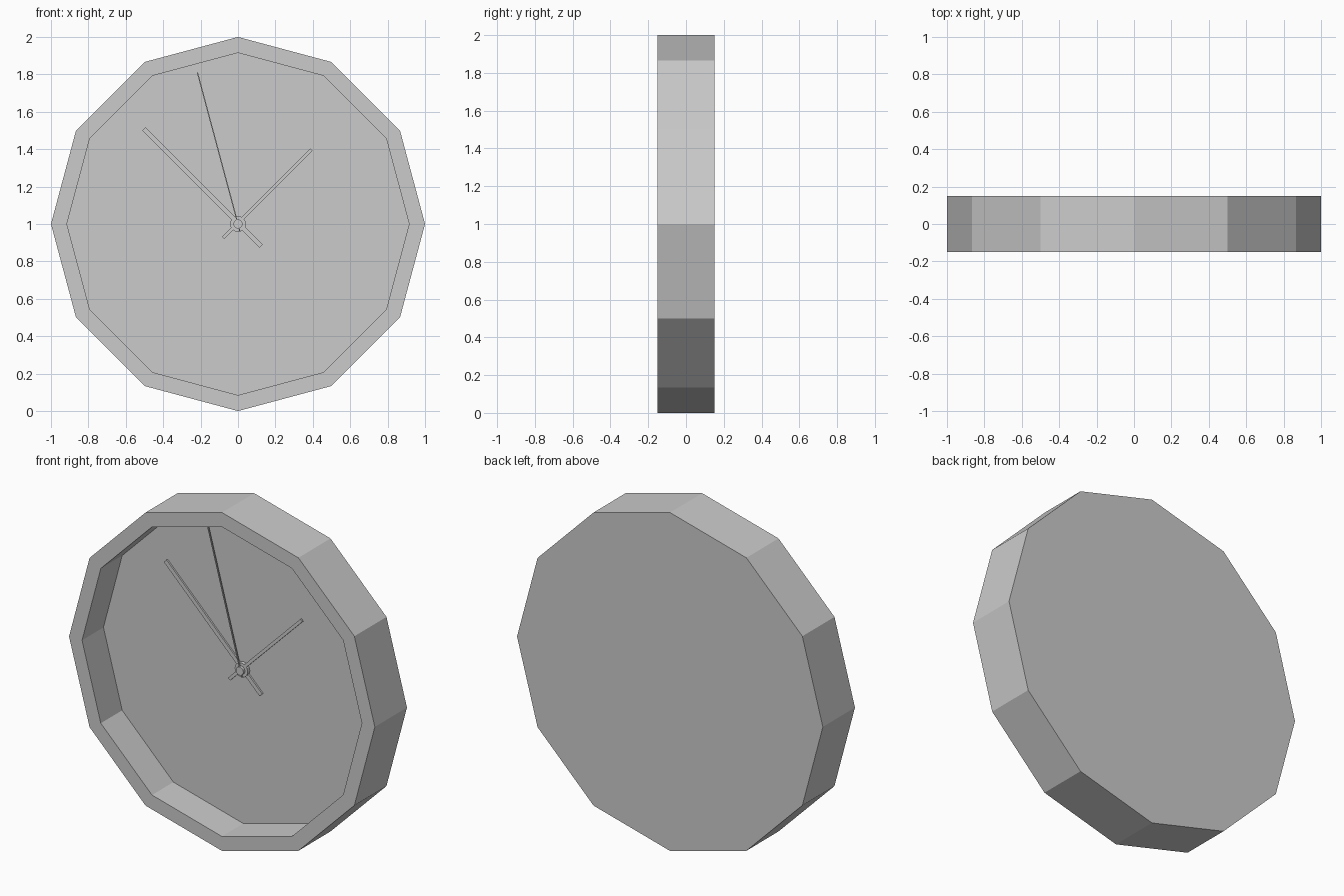
import bpy
import bmesh
from math import cos, sin, pi, atan2, hypot
from mathutils import Matrix, Vector

cube = bpy.data.objects.get("Cube")
if cube:
    bpy.data.objects.remove(cube)

grey = bpy.data.materials.new("light grey")
grey.use_nodes = True
GREY = (0.6, 0.6, 0.6, 1)
grey.diffuse_color = GREY
grey.node_tree.nodes["Principled BSDF"].inputs["Base Color"].default_value = GREY

CENTRE_Z = 1.0
FLOOR_Y = 0.05


def finish(name, bm):
    bmesh.ops.recalc_face_normals(bm, faces=bm.faces)
    mesh = bpy.data.meshes.new(name)
    bm.to_mesh(mesh)
    bm.free()
    mesh.materials.append(grey)
    obj = bpy.data.objects.new(name, mesh)
    bpy.context.collection.objects.link(obj)
    return obj


def turned(name, profile, sides):
    """Sweep (radius, y) points around the clock axis and cap both ends."""
    bm = bmesh.new()
    rings = []
    for r, y in profile:
        angles = [2 * pi * i / sides for i in range(sides)]
        rings.append([bm.verts.new((r * cos(a), y, CENTRE_Z + r * sin(a))) for a in angles])
    for low, high in zip(rings, rings[1:]):
        for i in range(sides):
            j = (i + 1) % sides
            bm.faces.new((low[i], low[j], high[j], high[i]))
    bm.faces.new(rings[0])
    bm.faces.new(rings[-1])
    return finish(name, bm)


def hand(name, tail, tip, width, front, back):
    """Straight bar between two (x, z) points on the dial."""
    dx, dz = tip[0] - tail[0], tip[1] - tail[1]
    middle = Vector(((tip[0] + tail[0]) / 2, (front + back) / 2, (tip[1] + tail[1]) / 2))
    size = Matrix.Diagonal((hypot(dx, dz), back - front, width, 1))
    turn = Matrix.Rotation(-atan2(dz, dx), 4, 'Y')
    bm = bmesh.new()
    bmesh.ops.create_cube(bm, size=1, matrix=Matrix.Translation(middle) @ turn @ size)
    return finish(name, bm)


# Twelve-sided case with a recessed dial
turned("case", [(1, 0.15), (1, -0.15), (0.915, -0.15), (0.915, FLOOR_Y)], 12)

# Stepped hub
turned("hub", [(0.043, FLOOR_Y), (0.043, 0.03), (0.025, 0.03), (0.025, 0.015)], 12)

# Hands, stacked from the dial outwards
hand("minute_hand", (0.123, 0.882), (-0.503, 1.508), 0.025, 0.038, 0.048)
hand("hour_hand", (-0.08, 0.925), (0.393, 1.398), 0.018, 0.03, 0.04)
hand("second_hand", (0.01, 0.962), (-0.217, 1.81), 0.006, 0.02, 0.028)
